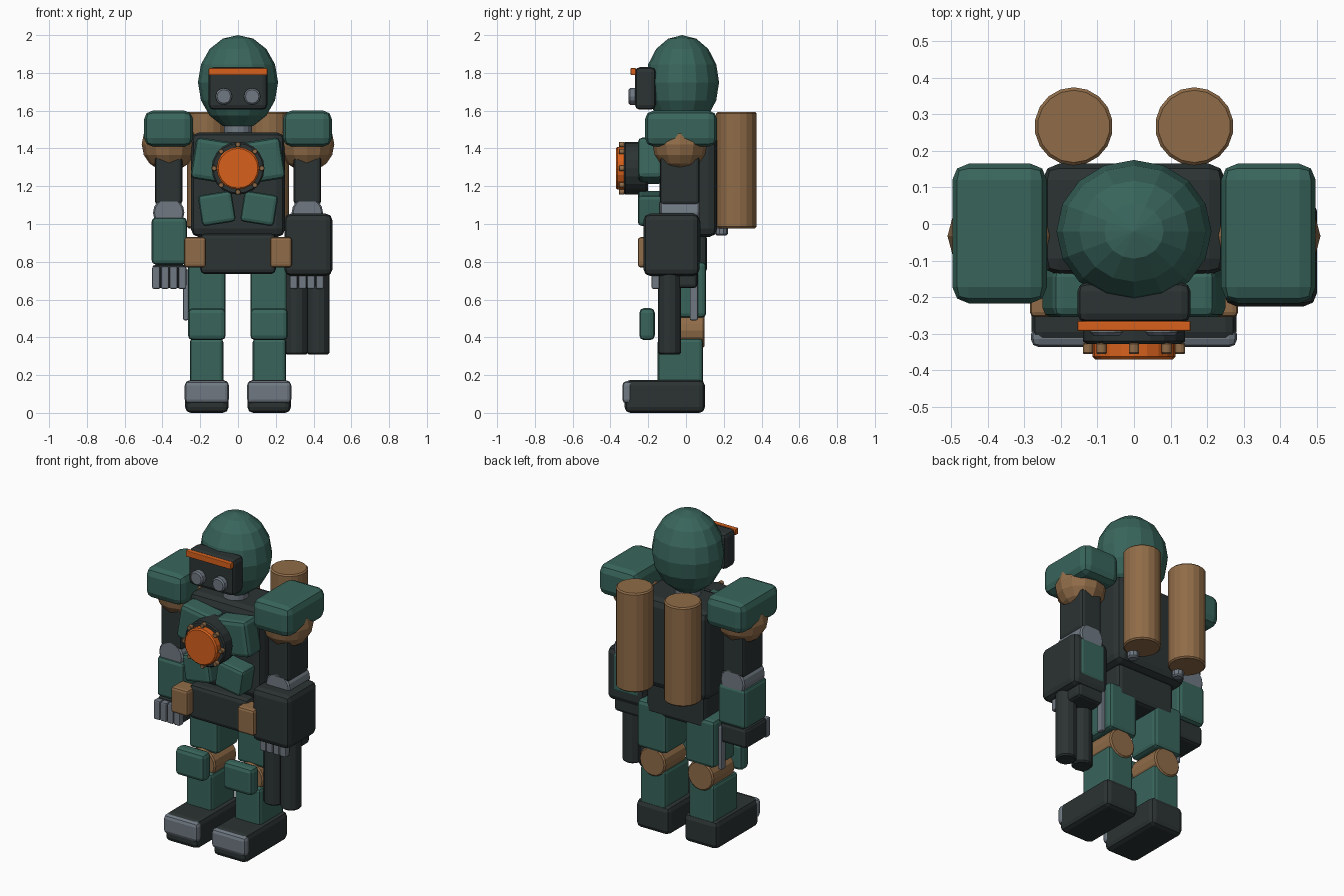
import bpy
import math
from math import radians, pi

default = bpy.data.objects.get("Cube")
if default:
    bpy.data.objects.remove(default, do_unlink=True)


def material(name, rgb):
    m = bpy.data.materials.new(name)
    m.use_nodes = True
    m.diffuse_color = (*rgb, 1)
    m.node_tree.nodes["Principled BSDF"].inputs["Base Color"].default_value = (*rgb, 1)
    return m


GREEN = material("armour green", (0.04, 0.13, 0.105))
DARK = material("dark metal", (0.025, 0.033, 0.033))
TAN = material("tan canvas", (0.28, 0.15, 0.065))
GREY = material("grey steel", (0.16, 0.19, 0.225))
ORANGE = material("orange glow", (0.68, 0.12, 0.012))


def finish(name, mat, bevel, segments=2):
    ob = bpy.context.object
    ob.name = name
    ob.data.materials.append(mat)
    if bevel:
        bpy.ops.object.transform_apply(location=False, rotation=False, scale=True)
        mod = ob.modifiers.new("soft edges", "BEVEL")
        mod.width = bevel
        mod.segments = segments
        mod.limit_method = "ANGLE"
        mod.angle_limit = radians(40)
    return ob


def box(name, mat, x, y, z, bevel=0.02, tilt=0):
    """Box given by its (low, high) range on each axis, tilted about y."""
    ranges = (x, y, z)
    bpy.ops.mesh.primitive_cube_add(size=1, location=[(a + b) / 2 for a, b in ranges],
                                    rotation=(0, radians(tilt), 0))
    bpy.context.object.scale = [abs(b - a) for a, b in ranges]
    return finish(name, mat, bevel)


def cylinder(name, mat, centre, radius, depth, axis="z", sides=16, bevel=0.008):
    bpy.ops.mesh.primitive_cylinder_add(vertices=sides, radius=radius, depth=depth,
                                        location=centre,
                                        rotation=(pi / 2 if axis == "y" else 0, 0, 0))
    return finish(name, mat, bevel, 1)


def ball(name, mat, centre, radii, segments, rings):
    bpy.ops.mesh.primitive_uv_sphere_add(segments=segments, ring_count=rings,
                                         radius=1, location=centre)
    bpy.context.object.scale = radii
    return finish(name, mat, 0)


# Head and face
ball("helmet", GREEN, (0, -0.02, 1.75), (0.212, 0.195, 0.25), 16, 8)
box("visor", DARK, (-0.155, 0.155), (-0.27, -0.16), (1.605, 1.83), 0.025)
box("brow_strip", ORANGE, (-0.155, 0.155), (-0.293, -0.265), (1.788, 1.825), 0.004)
cylinder("neck", GREY, (0, -0.02, 1.5), 0.075, 0.12)

# Torso, waist and chest core
box("torso", DARK, (-0.25, 0.25), (-0.14, 0.165), (0.93, 1.485), 0.045)
box("pelvis", DARK, (-0.2, 0.2), (-0.2, 0.11), (0.735, 0.95), 0.025)
cylinder("core_housing", DARK, (0, -0.265, 1.295), 0.14, 0.125, "y", 20)
cylinder("core_light", ORANGE, (0, -0.34, 1.295), 0.113, 0.062, "y", 20)
for i in range(8):
    a = i * pi / 4
    cylinder("core_bolt", TAN, (0.126 * math.cos(a), -0.34, 1.295 + 0.126 * math.sin(a)),
             0.015, 0.03, "y", 8, 0.003)

for side, s in (("left", 1), ("right", -1)):

    def part(name, mat, x, y, z, bevel=0.02, tilt=0):
        return box(f"{side}_{name}", mat, (s * x[0], s * x[1]), y, z, bevel, s * tilt)

    def tube(name, mat, centre, *rest):
        x, y, z = centre
        return cylinder(f"{side}_{name}", mat, (s * x, y, z), *rest)

    # Eye, armour plates and belt pouch
    tube("eye", GREY, (0.075, -0.28, 1.675), 0.044, 0.05, "y", 12)
    part("chest_plate", GREEN, (0.012, 0.238), (-0.255, -0.12), (1.225, 1.445), 0.025, -9)
    part("belly_plate", GREEN, (0.022, 0.202), (-0.255, -0.12), (1.0, 1.165), 0.02, 9)
    part("belt_pouch", TAN, (0.17, 0.285), (-0.255, -0.14), (0.77, 0.93), 0.015)

    # Back tank
    tube("back_tank", TAN, (0.165, 0.267, 1.285), 0.107, 0.615, "z", 18)
    tube("tank_nozzle", GREY, (0.165, 0.188, 0.965), 0.034, 0.05, "z", 10)

    # Arm
    ball(f"{side}_shoulder_joint", TAN, (s * 0.365, -0.033, 1.422), (0.145,) * 3, 12, 8)
    part("shoulder_pad", GREEN, (0.238, 0.497), (-0.217, 0.165), (1.41, 1.6), 0.045)
    part("upper_arm", DARK, (0.295, 0.44), (-0.138, 0.072), (1.1, 1.4), 0.02)
    tube("elbow", GREY, (0.367, -0.033, 1.06), 0.083, 0.21, "y", 16)
    part("forearm", GREEN, (0.27, 0.457), (-0.15, 0.076), (0.785, 1.035), 0.022)
    part("palm", DARK, (0.272, 0.455), (-0.15, 0.06), (0.66, 0.785), 0.02)
    for i in range(4):
        x = 0.274 + i * 0.046
        part("finger", GREY, (x, x + 0.042), (-0.182, -0.14), (0.657, 0.775), 0.008)

    # Leg
    part("thigh", GREEN, (0.065, 0.265), (-0.11, 0.107), (0.505, 0.8), 0.022)
    part("thigh_blade", GREY, (0.262, 0.29), (0.02, 0.063), (0.49, 0.76), 0.008)
    tube("knee_joint", TAN, (0.165, -0.01, 0.435), 0.09, 0.215, "y", 16)
    part("knee_pad", GREEN, (0.065, 0.265), (-0.247, -0.165), (0.385, 0.555), 0.025)
    part("shin", GREEN, (0.078, 0.255), (-0.15, 0.09), (0.12, 0.395), 0.02)
    part("boot", DARK, (0.05, 0.28), (-0.325, 0.1), (0, 0.175), 0.03)
    part("toe_cap", GREY, (0.048, 0.282), (-0.337, -0.28), (0.05, 0.168), 0.022)

# Twin-barrel arm cannon
box("cannon_body", DARK, (0.245, 0.5), (-0.225, 0.072), (0.725, 1.055), 0.035)
for x in (0.31, 0.425):
    cylinder("cannon_barrel", DARK, (x, -0.087, 0.53), 0.06, 0.44, "z", 12)
